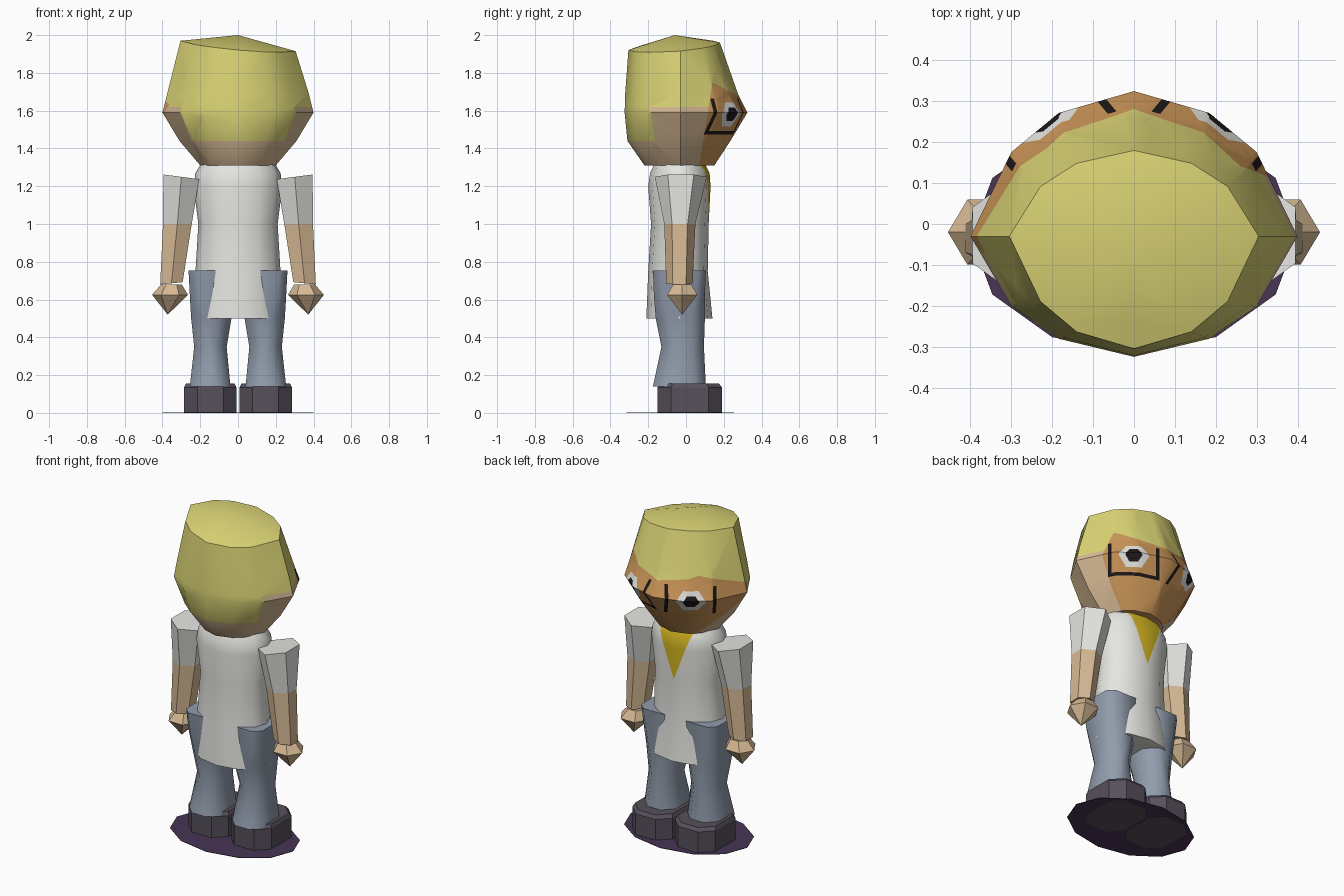
import bpy, bmesh, math
from mathutils import Vector

if "Cube" in bpy.data.objects:
    bpy.data.objects.remove(bpy.data.objects["Cube"])

COLOURS = {
    "hair_blond": (0.72, 0.67, 0.18), "skin": (0.68, 0.49, 0.30),
    "face_tan": (0.61, 0.31, 0.10), "white": (0.78, 0.78, 0.75),
    "trouser_blue": (0.28, 0.33, 0.41), "shoe_grey": (0.095, 0.08, 0.105),
    "base_purple": (0.065, 0.035, 0.09), "scarf_yellow": (0.66, 0.46, 0.015),
    "ink": (0.012, 0.009, 0.01),
}
MATS = {}
for name, c in COLOURS.items():
    MATS[name] = bpy.data.materials.new(name)
    MATS[name].diffuse_color = (*c, 1)


def loft(rings, apex=None, caps=True):
    """Skin a stack of equal-sized rings; optionally close the end with a point."""
    bm = bmesh.new()
    rows = [[bm.verts.new(p) for p in r] for r in rings]
    n = len(rows[0])
    for a, b in zip(rows, rows[1:]):
        for i in range(n):
            j = (i + 1) % n
            bm.faces.new((a[i], a[j], b[j], b[i]))
    if caps:
        bm.faces.new(rows[0][::-1])
    if apex:
        tip = bm.verts.new(apex)
        for i in range(n):
            bm.faces.new((rows[-1][i], rows[-1][(i + 1) % n], tip))
    elif caps:
        bm.faces.new(rows[-1])
    bmesh.ops.recalc_face_normals(bm, faces=bm.faces[:])
    return bm


def finish(name, bm, mats, rule=None, angle=35):
    """Turn a bmesh into an object, colouring faces with rule(centre)."""
    if rule:
        for f in bm.faces:
            f.material_index = mats.index(rule(f.calc_center_median()))
    me = bpy.data.meshes.new(name)
    bm.to_mesh(me)
    bm.free()
    for m in mats:
        me.materials.append(MATS[m])
    ob = bpy.data.objects.new(name, me)
    bpy.context.collection.objects.link(ob)
    bpy.ops.object.select_all(action='DESELECT')
    ob.select_set(True)
    bpy.context.view_layer.objects.active = ob
    bpy.ops.object.shade_smooth_by_angle(angle=math.radians(angle))
    return ob


def oval(z, cx, rx, cy, ry, n=12, off=0.0):
    return [(cx + rx * math.cos(2 * math.pi * (i + off) / n),
             cy + ry * math.sin(2 * math.pi * (i + off) / n), z) for i in range(n)]


def block(z, x0, x1, y0, y1, c):
    """Rectangle with chamfered corners."""
    return [(x0 + c, y0, z), (x1 - c, y0, z), (x1, y0 + c, z), (x1, y1 - c, z),
            (x1 - c, y1, z), (x0 + c, y1, z), (x0, y1 - c, z), (x0, y0 + c, z)]


def cut(bm, co, no, keep=lambda c: True):
    """Slice the chosen faces with a plane so colours get clean borders."""
    fs = [f for f in bm.faces if keep(f.calc_center_median())]
    geom = fs + list({e for f in fs for e in f.edges}) + list({v for f in fs for v in f.verts})
    bmesh.ops.bisect_plane(bm, geom=geom, dist=1e-5, plane_co=co, plane_no=no)


# ---- head with hair, face, eyes and spectacle lines
QUARTER = [(1, 0), (0.75, 0.58), (0.46, 0.85), (0, 1)]
UNIT = (QUARTER + [(-x, y) for x, y in QUARTER[2::-1]]
        + [(-x, -y) for x, y in QUARTER[1:]] + [(x, -y) for x, y in QUARTER[2:0:-1]])


def head_ring(z, rx, front, back, tilt=0):
    r = []
    for x, y in UNIT:
        py = -0.03 + y * ((front + 0.03) if y > 0 else (-0.03 - back))
        r.append((x * rx, py, z + tilt * (-0.09 * x * rx + 0.08 * py)))
    return r


head = loft([head_ring(1.31, 0.20, 0.15, -0.22), head_ring(1.44, 0.31, 0.235, -0.31),
             head_ring(1.59, 0.40, 0.325, -0.325), head_ring(1.69, 0.375, 0.275, -0.322),
             head_ring(1.945, 0.305, 0.18, -0.305, 1)], apex=(0, -0.06, 2.0))
bmesh.ops.triangulate(head, faces=head.faces[:])


def hairline(c):
    z = 1.76 - 0.5 * (c.y - 0.115)
    return z if c.x > 0 else min(z, 1.65 + 0.35 * (c.y + 0.03))


def face_edge(c):
    if c.x > 0:
        return 0.07 + 0.16 * (c.z - 1.31)
    return 0.10 - 0.54 * (c.z - 1.31)


right = lambda c: c.x > 0
left = lambda c: c.x < 0
cut(head, (0, 0, 1.62), (0, 0, 1), lambda c: c.y < 0.2)
cut(head, (0, -0.19, 1.62), (0, 1, 0.14), lambda c: c.z < 1.62)
cut(head, (0, 0.115, 1.76), (0, 0.5, 1), lambda c: c.y > 0)
cut(head, (0, -0.03, 1.65), (0, -0.35, 1), left)
cut(head, (0, 0.07, 1.31), (0, 1, -0.16), right)
cut(head, (0, 0.10, 1.31), (0, 1, 0.54), left)

EYES = []
WHITE_R, PUPIL_R = (0.075, 0.063), (0.042, 0.036)
ANG = [math.radians(30 + 60 * k) for k in range(6)]
UP = Vector((0, 0, 1))
for s in (1, -1):
    e, t = Vector((s * 0.19, 0.225, 1.58)), Vector((s * 0.77, -0.64, 0))
    EYES.append((s, e, t))
    near = lambda c: c.x * s > 0 and c.y > 0.02 and abs(c.z - 1.58) < 0.2
    for a in (-0.145, -0.125, 0.125, 0.145):
        cut(head, e + t * a, t, near)
    for b in (-0.105, -0.088, 0.085):
        cut(head, e + UP * b, UP, near)
    inner = lambda c: near(c) and abs((c - e).dot(t)) < 0.125 and -0.088 < c.z - e.z < 0.085
    for rw, rh in (WHITE_R, PUPIL_R):
        for g in ANG:
            no = t * (math.cos(g) / rw) + UP * (math.sin(g) / rh)
            cut(head, e + no / no.length_squared, no, inner)


def head_colour(c):
    for s, e, t in EYES:
        if c.x * s > 0 and c.y > 0.02:
            a, b = (c - e).dot(t), c.z - e.z
            hexa = lambda r: all(math.cos(g) * a / r[0] + math.sin(g) * b / r[1] < 1 for g in ANG)
            if hexa(PUPIL_R):
                return "ink"
            if hexa(WHITE_R):
                return "white"
            if 0.125 < abs(a) < 0.145 and -0.105 < b < 0.085:
                return "ink"
            if s > 0 and abs(a) < 0.125 and -0.105 < b < -0.088:
                return "ink"
    if c.y > face_edge(c) and c.z < hairline(c):
        return "face_tan"
    if c.z > 1.62 or (c.z > 1.44 and c.y < -0.19 + 0.14 * (1.62 - c.z)):
        return "hair_blond"
    return "skin"


finish("head", head, ["hair_blond", "skin", "face_tan", "white", "ink"], head_colour)

# ---- long coat with a yellow neck scarf wedge at the face side
coat = loft([oval(z, 0, rx, (f + b) / 2, (f - b) / 2) for z, rx, f, b in (
    (0.50, 0.25, 0.14, -0.21), (0.75, 0.225, 0.115, -0.20), (1.00, 0.21, 0.12, -0.185),
    (1.20, 0.235, 0.13, -0.20), (1.27, 0.225, 0.125, -0.19), (1.32, 0.195, 0.10, -0.165))])
for s in (1, -1):
    cut(coat, (0, 0, 1.0), (s * 0.32, 0, -0.12), lambda c: c.y > 0 and c.x * s > -0.1 and c.z > 0.9)
finish("coat", coat, ["white", "scarf_yellow"],
       lambda c: "scarf_yellow" if c.y > 0.02 and c.z > 1.0
       and abs(c.x) < 0.375 * (c.z - 1.0) else "white", 50)

for s, side in ((1, "right"), (-1, "left")):
    # ---- arm: sleeve, forearm and pointed hand
    def hexring(z, x0, x1, y0, y1, slope=0.0):
        r = oval(z, (x0 + x1) / 2, (x1 - x0) / 1.732, (y0 + y1) / 2, (y1 - y0) / 2, 6, 0.5)
        return [(s * x, y, zz + slope * (x - x1)) for x, y, zz in r]

    cuff = hexring(1.0, 0.245, 0.397, -0.115, 0.05)
    sleeve = loft([cuff, hexring(1.262, 0.205, 0.395, -0.165, 0.11, 0.13)])
    finish(side + "_sleeve", sleeve, ["white"])
    finish(side + "_forearm", loft([hexring(0.68, 0.293, 0.412, -0.105, 0.035, -0.1), cuff]), ["skin"])
    hand = loft([[(s * x, y, z) for x, y, z in r] for r in (
        oval(0.68, 0.352, 0.055, -0.02, 0.055, 6), oval(0.625, 0.36, 0.095, -0.02, 0.092, 6))],
        apex=(s * 0.372, -0.02, 0.52))
    finish(side + "_hand", hand, ["skin"])

    # ---- trouser leg, its hip poking out through the coat
    leg = loft([[(s * x, y, z) for x, y, z in block(*r)] for r in (
        (0.14, 0.04, 0.255, -0.175, 0.105, 0.06), (0.35, 0.06, 0.232, -0.13, 0.095, 0.06),
        (0.50, 0.035, 0.248, -0.16, 0.10, 0.065), (0.62, 0.035, 0.255, -0.17, 0.10, 0.05),
        (0.755, 0.035, 0.262, -0.175, 0.105, 0.04))])
    finish(side + "_trouser_leg", leg, ["trouser_blue"], angle=50)

    # ---- chunky shoe
    shoe = loft([[(s * x, y, z) for x, y, z in block(*r)] for r in (
        (0.0, 0.008, 0.285, -0.15, 0.19, 0.07), (0.135, 0.008, 0.285, -0.15, 0.19, 0.07),
        (0.155, 0.018, 0.275, -0.14, 0.175, 0.07))])
    finish(side + "_shoe", shoe, ["shoe_grey"], angle=25)

# ---- flat ground disc
disc = loft([oval(0.003, 0, 0.40, -0.03, 0.285), oval(0.006, 0, 0.40, -0.03, 0.285)])
finish("base_disc", disc, ["base_purple"])

for m in bpy.data.materials:
    if m.users and not m.is_grease_pencil:
        m.use_nodes = True
        m.node_tree.nodes["Principled BSDF"].inputs["Base Color"].default_value = m.diffuse_color
